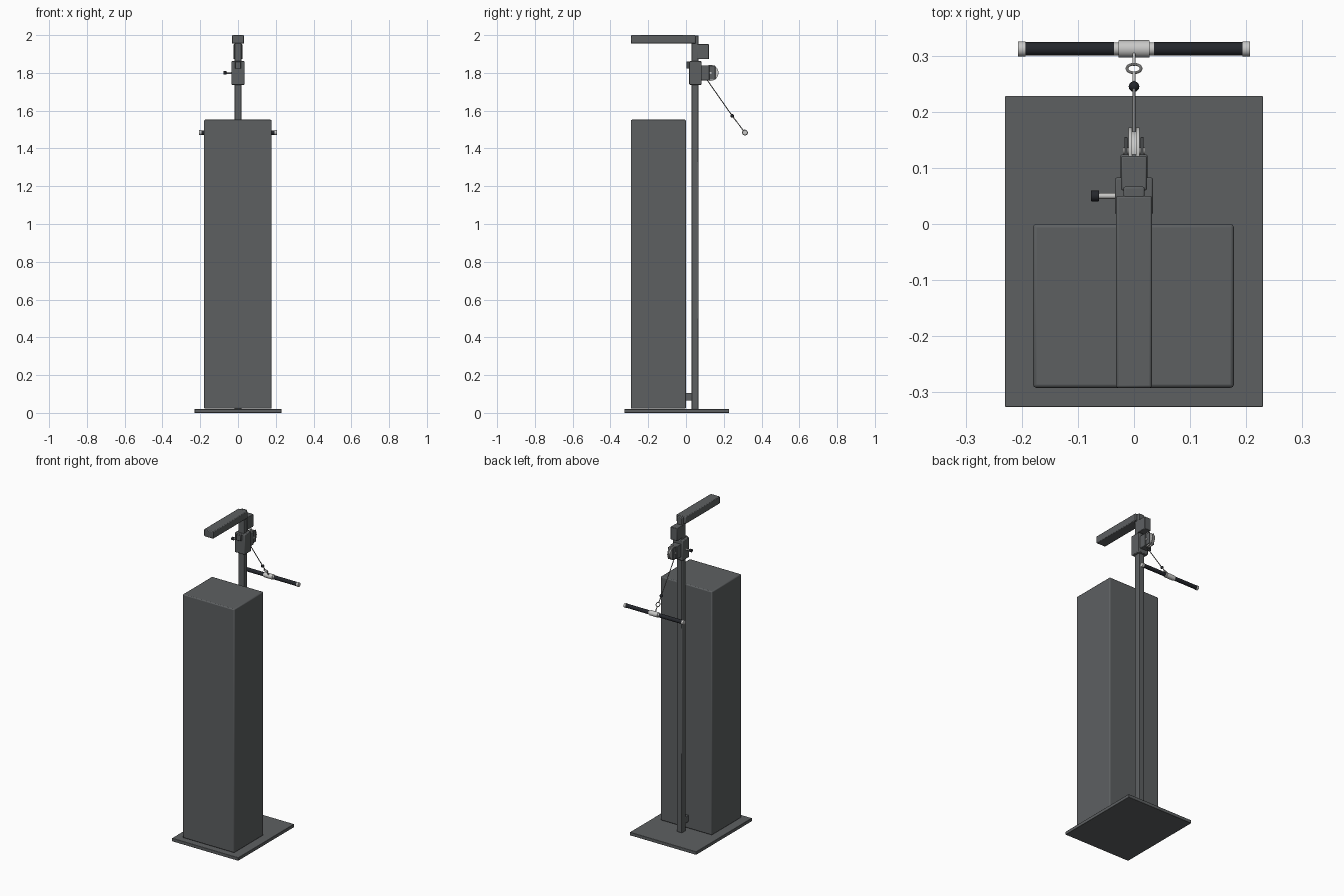
import bpy, math
from mathutils import Vector

if "Cube" in bpy.data.objects:
    bpy.data.objects.remove(bpy.data.objects["Cube"])


def material(name, rgb):
    m = bpy.data.materials.new(name)
    m.diffuse_color = (*rgb, 1)
    m.use_nodes = True
    m.node_tree.nodes["Principled BSDF"].inputs["Base Color"].default_value = m.diffuse_color
    return m


STEEL = material("dark grey steel", (0.11, 0.117, 0.121))
BLACK = material("black rubber", (0.018, 0.02, 0.025))
CHROME = material("light chrome", (0.58, 0.58, 0.57))
CABLE = material("cable grey", (0.22, 0.22, 0.22))


def finish(name, mat, bevel=0, smooth=True):
    ob = bpy.context.object
    ob.name = name
    ob.data.materials.append(mat)
    if bevel:
        b = ob.modifiers.new("bevel", 'BEVEL')
        b.width, b.segments, b.limit_method = bevel, 2, 'ANGLE'
    if smooth:
        bpy.ops.object.shade_smooth_by_angle(angle=math.radians(35))
    return ob


def box(name, lo, hi, mat=STEEL, bevel=0.003):
    lo, hi = Vector(lo), Vector(hi)
    bpy.ops.mesh.primitive_cube_add(size=1, location=(lo + hi) / 2)
    bpy.context.object.scale = hi - lo
    bpy.ops.object.transform_apply(location=False, rotation=False, scale=True)
    return finish(name, mat, bevel)


def rod(name, a, b, r, mat, sides=24, bevel=0):
    a, b = Vector(a), Vector(b)
    d = b - a
    bpy.ops.mesh.primitive_cylinder_add(
        vertices=sides, radius=r, depth=d.length, location=(a + b) / 2,
        rotation=d.to_track_quat('Z', 'Y').to_euler())
    return finish(name, mat, bevel)


# base, weight cabinet and upright
box("base_plate", (-0.23, -0.326, 0), (0.23, 0.228, 0.02), bevel=0.002)
box("weight_cabinet", (-0.18, -0.292, 0.022), (0.178, 0, 1.552), bevel=0.006)
box("post", (-0.019, 0.03, 0.018), (0.019, 0.067, 1.998), bevel=0.004)
box("lower_bracket", (-0.018, -0.002, 0.065), (0.018, 0.033, 0.106))
box("top_arm", (-0.032, -0.292, 1.955), (0.032, 0.05, 2.0), bevel=0.004)
box("rear_stop", (-0.023, 0.06, 1.873), (0.023, 0.121, 1.952))

# sliding carriage with its locking pin
box("carriage", (-0.034, 0.017, 1.737), (0.034, 0.083, 1.862), bevel=0.004)
box("carriage_clip", (-0.016, 0.003, 1.822), (0.016, 0.03, 1.86))
rod("pin_shaft", (-0.064, 0.05, 1.80), (-0.03, 0.05, 1.80), 0.005, CHROME)
rod("pin_knob", (-0.077, 0.05, 1.80), (-0.062, 0.05, 1.80), 0.0095, BLACK, 16, 0.001)

# pulley between two cheeks
box("pulley_mount", (-0.024, 0.08, 1.76), (0.024, 0.124, 1.84))
P = Vector((0, 0.13, 1.80))
for s in (-1, 1):
    box("pulley_cheek", (s * 0.0145 - 0.0025, 0.10, 1.765),
        (s * 0.0145 + 0.0025, 0.155, 1.838), bevel=0.001)
    rod("pulley_rim", P + Vector((s * 0.004, 0, 0)), P + Vector((s * 0.010, 0, 0)),
        0.042, CHROME, 40)
rod("pulley_core", P - Vector((0.005, 0, 0)), P + Vector((0.005, 0, 0)), 0.035, CHROME, 40)
rod("pulley_axle", P - Vector((0.02, 0, 0)), P + Vector((0.02, 0, 0)), 0.006, CHROME, 16)

# cable, stop ball and clip ring
start, ball = Vector((0, 0.11, 1.765)), Vector((0, 0.245, 1.572))
bar = Vector((0, 0.312, 1.484))
rod("cable", start, ball, 0.0025, CABLE, 12)
bpy.ops.mesh.primitive_uv_sphere_add(segments=20, ring_count=12, radius=0.0095, location=ball)
finish("stop_ball", BLACK)
pull = (bar - ball).normalized()
ring = ball + pull * 0.053
rod("cable_eye", ball, ring - pull * 0.013, 0.003, CHROME, 12)
bpy.ops.mesh.primitive_torus_add(
    major_radius=0.0125, minor_radius=0.0025, major_segments=32, minor_segments=10,
    location=ring, rotation=(math.atan2(pull.z, pull.y), 0, 0))
finish("clip_ring", CHROME)
rod("handle_link", ring + pull * 0.011, bar, 0.003, CHROME, 12)


# straight handle bar, mirrored about the middle
def along(x):
    return bar + Vector((x, 0, 0))


rod("handle_sleeve", along(-0.028), along(0.028), 0.0155, CHROME, 28, 0.001)
rod("handle_core", along(-0.2), along(0.2), 0.009, CHROME)
for s in (-1, 1):
    rod("handle_collar", along(s * 0.027), along(s * 0.036), 0.0115, CHROME)
    rod("handle_grip", along(s * 0.036), along(s * 0.194), 0.012, BLACK)
    rod("handle_cap", along(s * 0.193), along(s * 0.207), 0.0135, CHROME, 24, 0.001)
